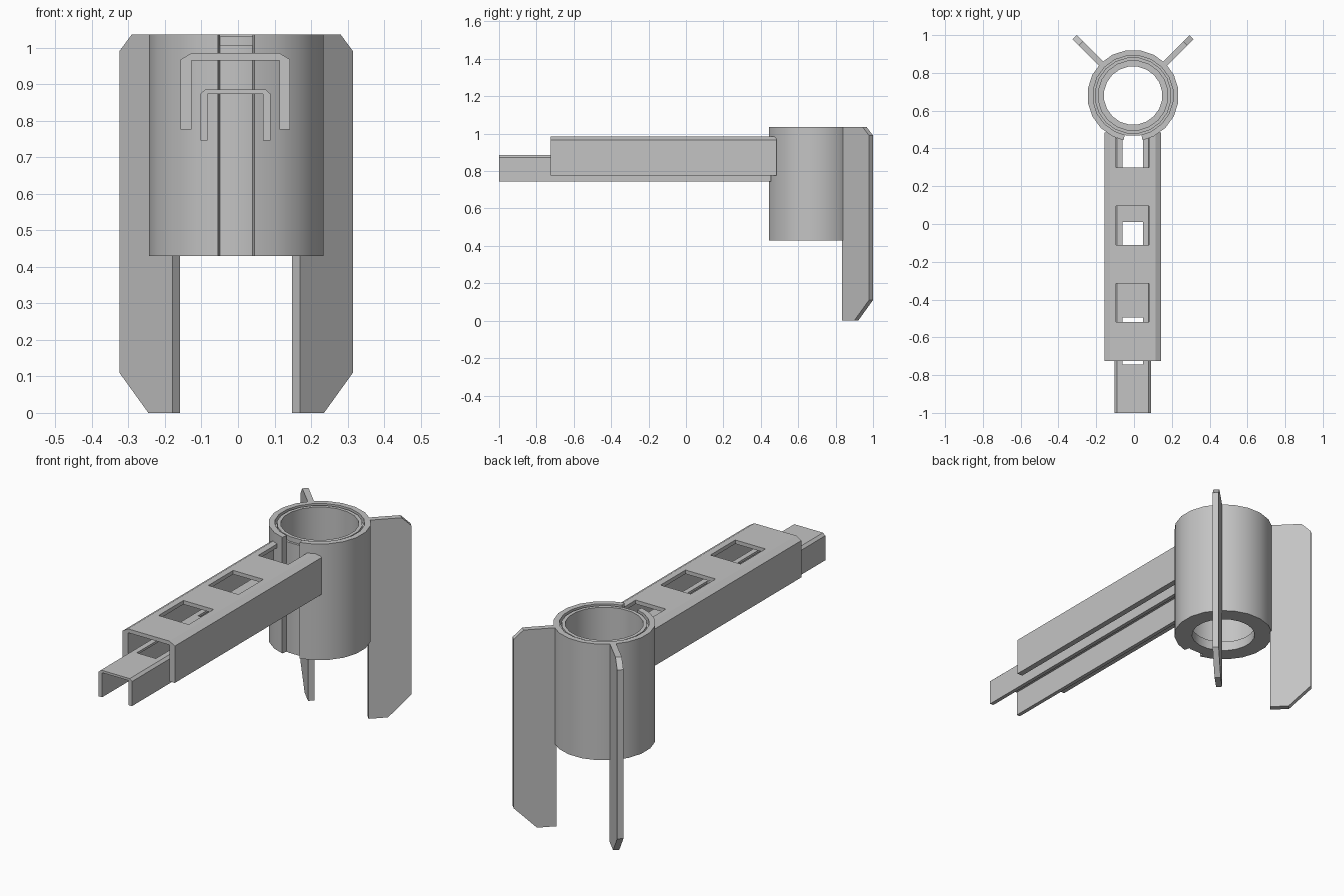
import bpy, bmesh
from math import sin, cos, radians
from mathutils import Matrix, Vector

cube = bpy.data.objects.get("Cube")
if cube:
    bpy.data.objects.remove(cube, do_unlink=True)

GREY = (0.55, 0.55, 0.55, 1)
mat = bpy.data.materials.new("plain_grey")
mat.use_nodes = True
mat.diffuse_color = GREY
mat.node_tree.nodes["Principled BSDF"].inputs["Base Color"].default_value = GREY

CX, CY = -0.005, 0.68        # socket axis
BOTTOM, TOP = 0.43, 1.035    # socket height


def finish(name, bm, smooth=False):
    bmesh.ops.recalc_face_normals(bm, faces=bm.faces)
    mesh = bpy.data.meshes.new(name)
    bm.to_mesh(mesh)
    bm.free()
    mesh.materials.append(mat)
    ob = bpy.data.objects.new(name, mesh)
    bpy.context.collection.objects.link(ob)
    bpy.ops.object.select_all(action='DESELECT')
    bpy.context.view_layer.objects.active = ob
    ob.select_set(True)
    if smooth:
        bpy.ops.object.shade_smooth_by_angle(angle=radians(30))
    return ob


def prism(points, offset):
    """Extrude a closed outline along an offset."""
    bm = bmesh.new()
    face = bm.faces.new([bm.verts.new(p) for p in points])
    ext = bmesh.ops.extrude_face_region(bm, geom=[face])["geom"]
    bmesh.ops.translate(bm, vec=offset, verts=[v for v in ext if isinstance(v, bmesh.types.BMVert)])
    return bm


def sweep(profile, angles, closed):
    """Turn a closed (radius, z) profile about the socket axis."""
    bm = bmesh.new()
    rows = [[bm.verts.new((CX + r * cos(radians(a)), CY + r * sin(radians(a)), z))
             for r, z in profile] for a in angles]
    n = len(profile)
    pairs = list(zip(rows, rows[1:]))
    if closed:
        pairs.append((rows[-1], rows[0]))
    else:
        bm.faces.new(rows[0])
        bm.faces.new(rows[-1])
    for a, b in pairs:
        for i in range(n):
            j = (i + 1) % n
            bm.faces.new((a[i], a[j], b[j], b[i]))
    return bm


def channel(name, cx, half, wall, low, high, roof, bevel, y0, y1, holes, hole_half):
    """Upside-down U channel with rectangular openings in its roof."""
    side = [(half - wall, low), (half, low), (half, high - bevel[1]), (half - bevel[0], high)]
    inner = (half - wall, high - roof)
    right = [inner] + side
    outline = right + [(-x, z) for x, z in reversed(right)]
    ob = finish(name, prism([(cx + x, y0, z) for x, z in outline], (0, y1 - y0, 0)))

    cut = bmesh.new()
    for a, b in holes:
        size = Matrix.Diagonal((2 * hole_half, b - a, 0.08, 1))
        bmesh.ops.create_cube(cut, size=1, matrix=Matrix.Translation((cx, (a + b) / 2, high)) @ size)
    cutter = finish(name + "_cutter", cut)
    cutter.hide_render = True
    mod = ob.modifiers.new("openings", 'BOOLEAN')
    mod.operation, mod.solver, mod.object = 'DIFFERENCE', 'EXACT', cutter
    bpy.context.view_layer.objects.active = ob
    bpy.ops.object.modifier_apply(modifier=mod.name)
    bpy.data.objects.remove(cutter, do_unlink=True)


# Outer sleeve, split along its front
split = [-78] + [-63 + 18 * i for i in range(18)] + [258]
finish("outer_sleeve", sweep([(0.213, BOTTOM), (0.242, BOTTOM), (0.242, TOP), (0.213, TOP)],
                             split, False), True)

# Inner cup with a bottom lip and a groove around its rim
cup = [(0.155, BOTTOM), (0.215, BOTTOM), (0.215, TOP - 0.03), (0.203, TOP - 0.03),
       (0.203, TOP - 0.005), (0.185, TOP - 0.005), (0.185, BOTTOM + 0.05), (0.155, BOTTOM + 0.05)]
finish("inner_cup", sweep(cup, [9 + 18 * i for i in range(20)], True), True)

# Two radial fins at the back
fin = [(0.232, 0), (0.325, 0), (0.437, 0.11), (0.437, 0.99), (0.39, TOP), (0.232, TOP)]
for name, angle in (("left_fin", 45), ("right_fin", 135)):
    bm = prism([(r, -0.015, z) for r, z in fin], (0, 0.03, 0))
    bm.transform(Matrix.Translation((CX, CY, 0)) @ Matrix.Rotation(radians(angle), 4, 'Z'))
    finish(name, bm)

# Telescoping arm
channel("outer_arm", -0.007, 0.15, 0.03, 0.775, 0.985, 0.02, (0.03, 0.018), -0.725, 0.485,
        [(-0.52, -0.315), (-0.11, 0.095), (0.30, 0.505)], 0.087)
channel("inner_arm", -0.007, 0.096, 0.02, 0.745, 0.885, 0.012, (0.013, 0.012), -1.0, 0.455,
        [(-0.745, -0.495), (-0.24, 0.01), (0.265, 0.515)], 0.055)
